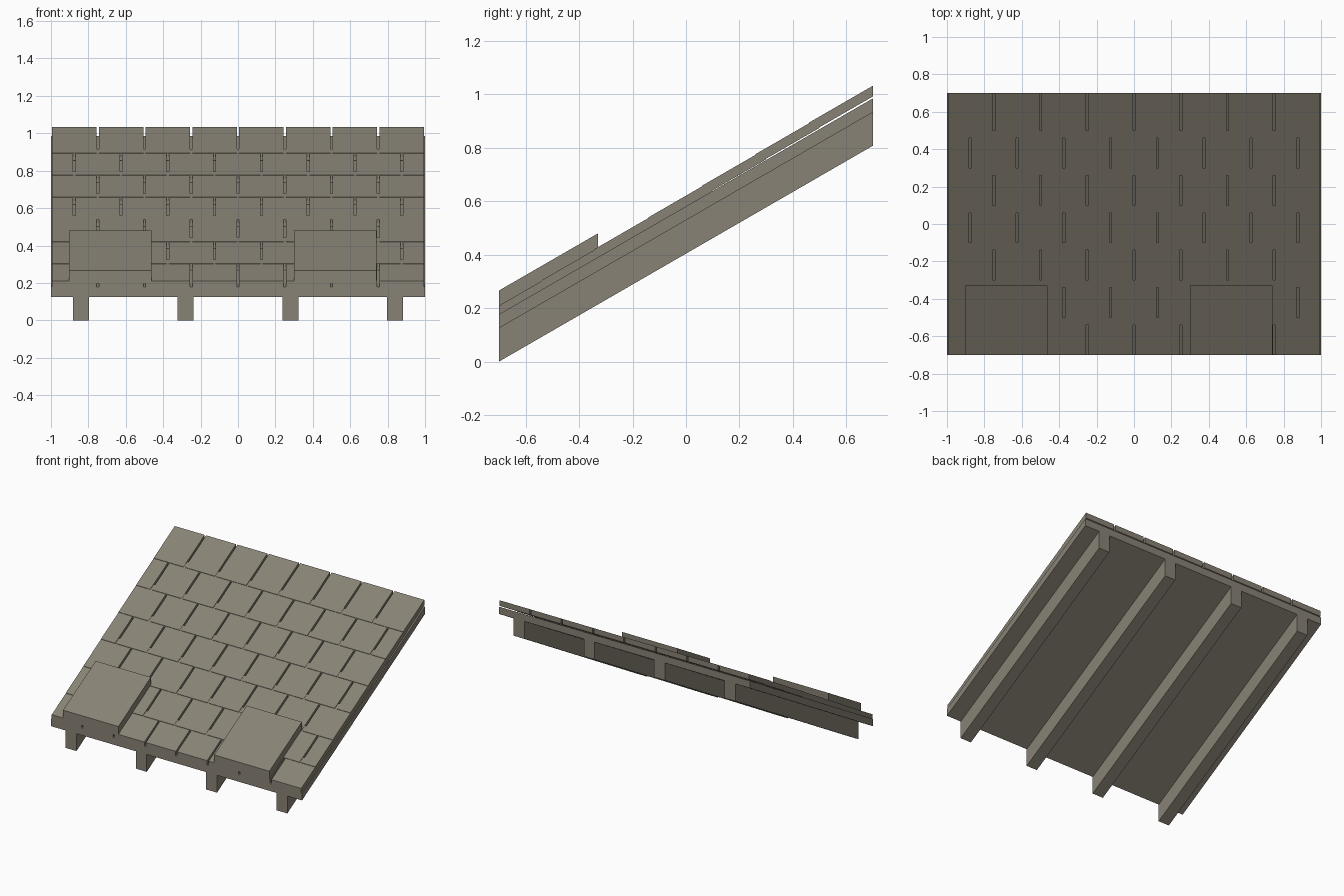
import bpy, bmesh, math

if "Cube" in bpy.data.objects:
    bpy.data.objects.remove(bpy.data.objects["Cube"])

SLOPE = math.tan(math.radians(30))
FRONT, BACK = -0.70, 0.70

wood = bpy.data.materials.new("weathered grey brown")
wood.diffuse_color = (0.25, 0.225, 0.18, 1)
wood.use_nodes = True
wood.node_tree.nodes["Principled BSDF"].inputs["Base Color"].default_value = wood.diffuse_color


def sloped(name, spans, y0, y1, low, high):
    """Pitched boards with plumb-cut ends; low/high are heights at the eave line."""
    bm = bmesh.new()
    for x0, x1 in spans:
        cube = bmesh.ops.create_cube(bm, size=1)
        for v in cube["verts"]:
            x = x1 if v.co.x > 0 else x0
            y = y1 if v.co.y > 0 else y0
            z = high if v.co.z > 0 else low
            v.co = (x, y, z + (y - FRONT) * SLOPE)
    mesh = bpy.data.meshes.new(name)
    bm.to_mesh(mesh)
    bm.free()
    mesh.materials.append(wood)
    obj = bpy.data.objects.new(name, mesh)
    bpy.context.collection.objects.link(obj)
    return obj


# Rafters under the deck
for i, x in enumerate((-0.84, -0.28, 0.28, 0.84)):
    sloped(f"rafter_{i + 1}", [(x - 0.043, x + 0.043)], FRONT, BACK, 0.0, 0.125)

# Roof deck
DECK_TOP = 0.177
sloped("roof_deck", [(-1, 1)], FRONT, BACK, 0.125, DECK_TOP)

# Seven overlapping shingle courses, every second one shifted by half a shingle
PITCH, GAP = 0.25, 0.006
for row in range(7):
    if row % 2 == 0:
        joints = [-1 + PITCH * k for k in range(9)]
    else:
        joints = [-1] + [-0.875 + PITCH * k for k in range(8)] + [1]
    spans = [(a + GAP, b - GAP) for a, b in zip(joints, joints[1:])]
    start = -0.74 + 0.2 * row
    base = DECK_TOP + (row - 3) * 0.0025
    sloped(f"shingle_course_{row + 1}", spans, max(start, FRONT), start + 0.24,
           base, base + 0.04)

# Two raised repair patches at the eave
for name, x0, x1 in (("left_patch", -0.903, -0.463), ("right_patch", 0.30, 0.74)):
    sloped(name, [(x0, x1)], FRONT, -0.33, 0.197, 0.266)
